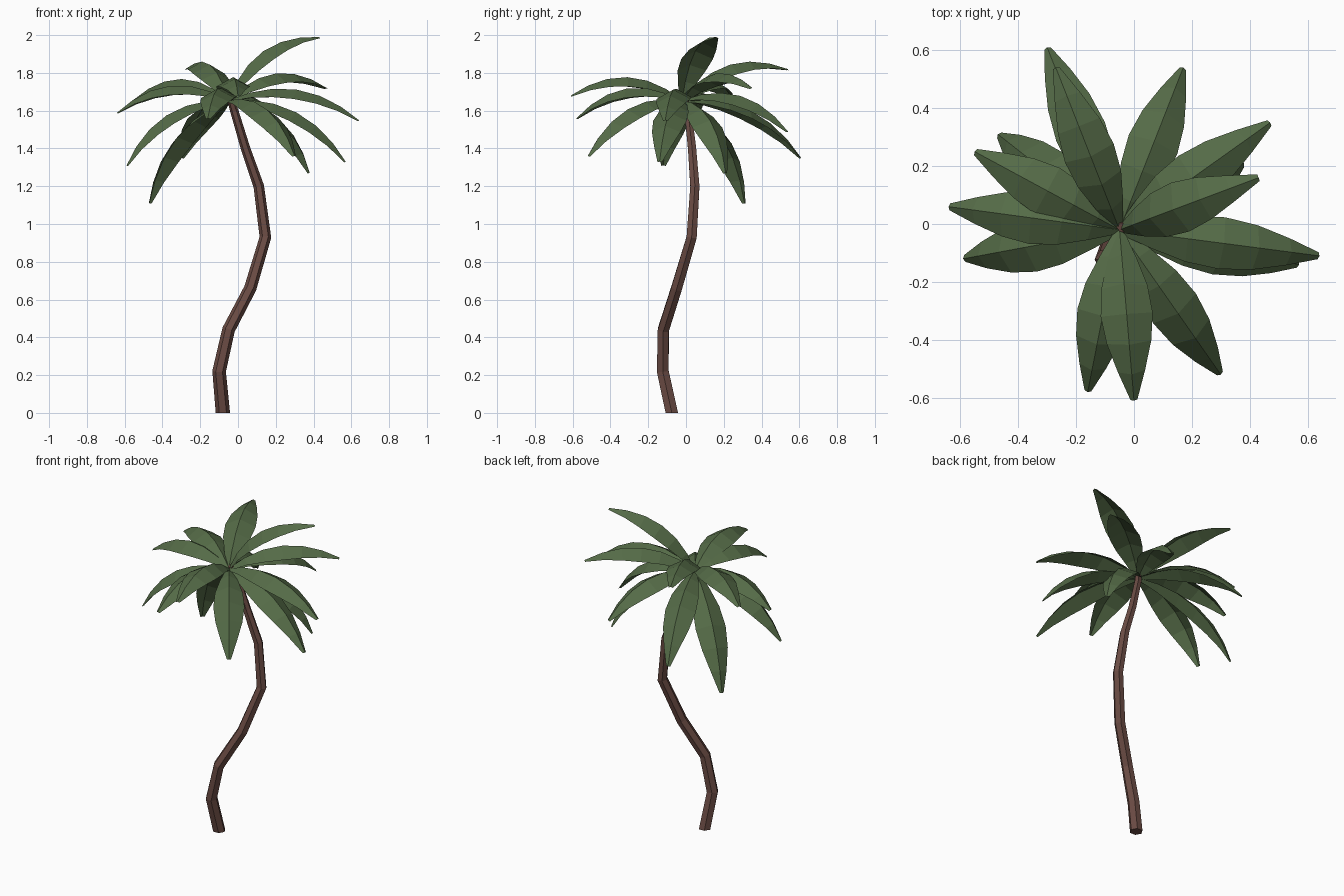
import bpy, bmesh, math
from mathutils import Vector

if "Cube" in bpy.data.objects:
    bpy.data.objects.remove(bpy.data.objects["Cube"])


def material(name, rgb):
    m = bpy.data.materials.new(name)
    m.diffuse_color = (*rgb, 1)
    m.use_nodes = True
    m.node_tree.nodes["Principled BSDF"].inputs["Base Color"].default_value = m.diffuse_color
    return m


def finish(bm, name, mat, flip_check=False):
    if flip_check:
        bmesh.ops.recalc_face_normals(bm, faces=bm.faces)
    me = bpy.data.meshes.new(name)
    bm.to_mesh(me)
    bm.free()
    me.materials.append(mat)
    ob = bpy.data.objects.new(name, me)
    bpy.context.collection.objects.link(ob)


bark = material("bark", (0.147, 0.072, 0.058))
green = material("leaf_green", (0.09, 0.147, 0.063))

# Trunk: six-sided rings along a bent path (x, y, z, radius)
path = [(-.08, -.075, 0, .038), (-.10, -.123, .22, .036), (-.05, -.12, .44, .034),
        (.065, -.05, .66, .033), (.145, .03, .93, .031), (.11, .047, 1.2, .028),
        (.04, .032, 1.4, .025), (-.02, .01, 1.6, .022), (-.042, -.012, 1.67, .018)]
bm = bmesh.new()
rings = []
for i, (x, y, z, r) in enumerate(path):
    a, b = path[max(i - 1, 0)], path[min(i + 1, len(path) - 1)]
    tangent = Vector(b[:3]) - Vector(a[:3])
    if i == 0:
        tangent = Vector((0, 0, 1))
    q = Vector((0, 0, 1)).rotation_difference(tangent)
    rings.append([bm.verts.new(Vector((x, y, z)) + q @ Vector(
        (r * math.cos(k * math.pi / 3), r * math.sin(k * math.pi / 3), 0))) for k in range(6)])
for lo, hi in zip(rings, rings[1:]):
    for k in range(6):
        bm.faces.new((lo[k], lo[(k + 1) % 6], hi[(k + 1) % 6], hi[k]))
bm.faces.new(rings[0][::-1])
bm.faces.new(rings[-1])
finish(bm, "trunk", bark, True)

# Fronds: folded strips arching from the crown to each tip
crown = Vector((-.05, -.02, 1.655))
profile = [(0, .015), (.15, .05), (.32, .08), (.5, .09), (.68, .077), (.85, .047), (1, .012)]
tips = [(.43, .16, 1.99), (.47, .35, 1.72), (.64, -.11, 1.55), (.57, -.14, 1.33),
        (.30, -.52, 1.36), (.38, .21, 1.27), (.17, .54, 1.49), (-.30, .61, 1.35),
        (-.27, .54, 1.82), (-.47, .31, 1.11), (-.55, .25, 1.66), (-.64, .06, 1.59),
        (-.59, -.12, 1.31), (-.16, -.58, 1.56), (0, -.61, 1.68)]


def frond(name, tip):
    tip = Vector(tip)
    chord = tip - crown
    side = Vector((0, 0, 1)).cross(chord).normalized()
    up = chord.cross(side).normalized()
    ctrl = crown + chord * .5 + up * .22
    bm = bmesh.new()
    rows = []
    for t, w in profile:
        p = crown * (1 - t) ** 2 + ctrl * 2 * t * (1 - t) + tip * t * t
        tan = (ctrl - crown) * (1 - t) + (tip - ctrl) * t
        drop = tan.cross(side).normalized() * w * -.55
        rows.append([bm.verts.new(v) for v in (p + side * w + drop, p, p - side * w + drop)])
    for a, b in zip(rows, rows[1:]):
        for k in range(2):
            bm.faces.new((a[k], a[k + 1], b[k + 1], b[k]))
    finish(bm, name, green)


for i, tip in enumerate(tips):
    frond(f"frond_{i + 1}", tip)
